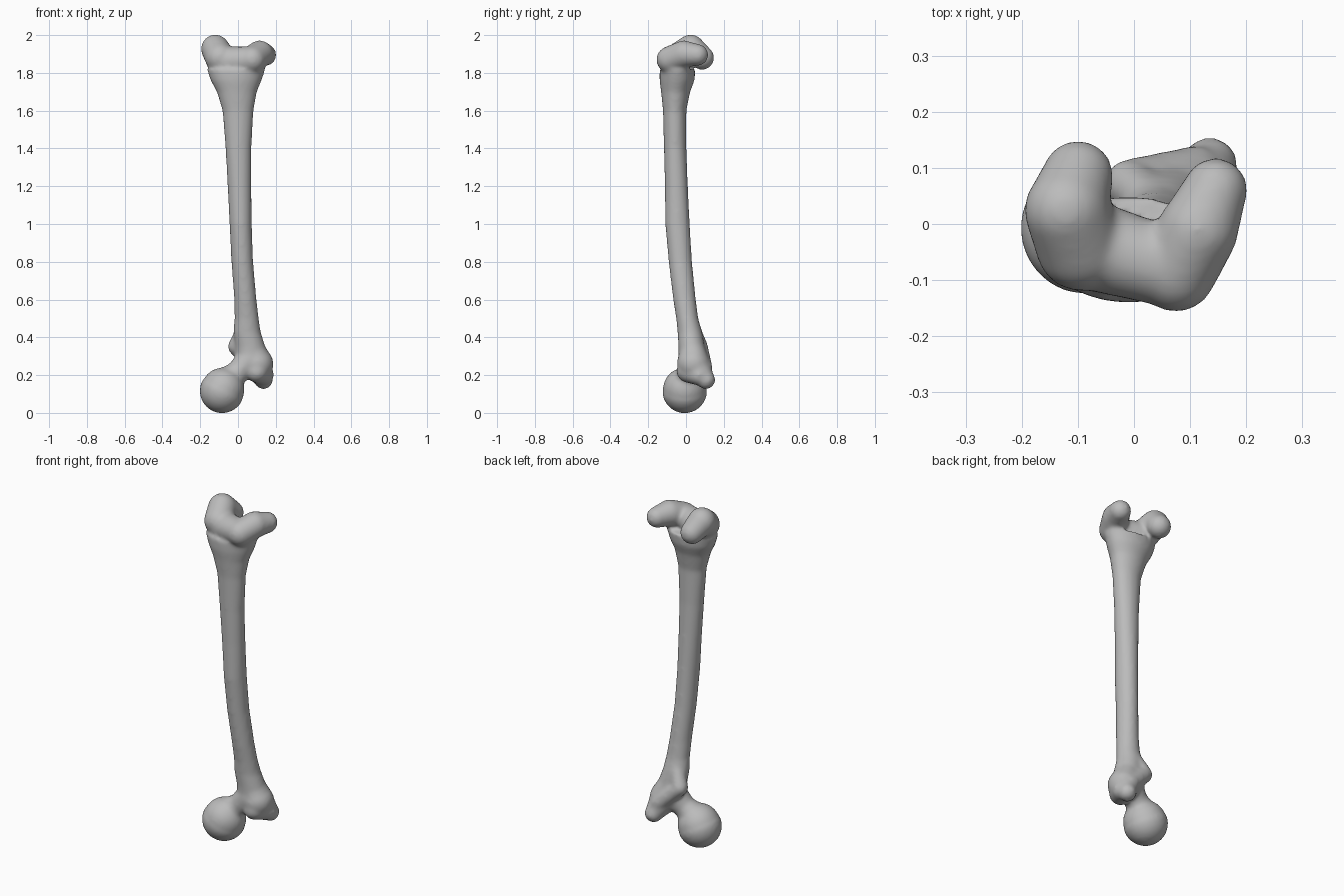
import bpy, bmesh, math
from mathutils import Vector

cube = bpy.data.objects.get("Cube")
if cube:
    bpy.data.objects.remove(cube, do_unlink=True)

bone_grey = bpy.data.materials.new("bone_grey")
bone_grey.use_nodes = True
GREY = (0.5, 0.5, 0.5, 1)
bone_grey.diffuse_color = GREY
bone_grey.node_tree.nodes["Principled BSDF"].inputs["Base Color"].default_value = GREY

bm = bmesh.new()
SIDES = 32
CIRCLE = [(math.cos(i * math.tau / SIDES), math.sin(i * math.tau / SIDES))
          for i in range(SIDES)]


def skin(loops):
    """Make a closed solid through a list of point loops."""
    rings = [[bm.verts.new(p) for p in loop] for loop in loops]
    for low, high in zip(rings, rings[1:]):
        for i in range(SIDES):
            j = (i + 1) % SIDES
            bm.faces.new((low[i], low[j], high[j], high[i]))
    bm.faces.new(rings[0][::-1])
    bm.faces.new(rings[-1])


def lobe_chain(*balls):
    """Join consecutive (x, y, z, radius) balls with tapered capsules."""
    for a, b in zip(balls, balls[1:]):
        axis = Vector(b[:3]) - Vector(a[:3])
        turn = Vector((0, 0, 1)).rotation_difference(axis)
        loops = []
        for ball, angles in ((a, range(-84, 1, 12)), (b, range(0, 85, 12))):
            for angle in angles:
                t = math.radians(angle)
                loops.append([Vector(ball[:3]) + ball[3] * (turn @ Vector(
                    (c * math.cos(t), s * math.cos(t), math.sin(t))))
                    for c, s in CIRCLE])
        skin(loops)


def loft(sections):
    """Skin elliptical sections given as z, x min, x max, y min, y max."""
    skin([[((x0 + x1) / 2 + (x1 - x0) / 2 * c,
            (y0 + y1) / 2 + (y1 - y0) / 2 * s, z) for c, s in CIRCLE]
          for z, x0, x1, y0, y1 in sections])


# Outer condyle, slanting backwards
lobe_chain((.075, -.085, 1.87, .072), (.115, -.01, 1.9, .072), (.145, .06, 1.895, .058))
# Inner condyle, taller and further back
lobe_chain((-.095, -.04, 1.88, .08), (-.12, .025, 1.927, .076), (-.1, .085, 1.88, .064))
# Saddle between the condyles
lobe_chain((-.07, -.04, 1.86, .08), (.07, -.08, 1.87, .07))
# Ball head and neck
lobe_chain((-.084, -.007, .117, .119), (-.08, -.007, .125, .115))
lobe_chain((-.07, 0, .16, .08), (0, .015, .215, .062), (.06, .03, .28, .075))
# Large side knob with hooked tip
lobe_chain((.07, .03, .36, .062), (.1, .04, .26, .088), (.135, .105, .175, .05))
lobe_chain((.1, .01, .22, .06), (.135, .07, .2, .055))
# Small rear knob and ridge
lobe_chain((.03, .04, .44, .04), (-.008, .07, .35, .046), (.11, .095, .24, .045))

# Curved shaft
loft([(.25, -.01, .15, -.04, .11), (.35, -.015, .145, -.04, .1),
      (.43, -.025, .12, -.045, .085), (.5, -.018, .11, -.052, .065),
      (.6, -.02, .098, -.068, .052), (.8, -.035, .08, -.092, .032),
      (1, -.045, .073, -.11, .02), (1.2, -.055, .071, -.112, .01),
      (1.4, -.066, .071, -.117, .002), (1.6, -.082, .082, -.122, .002),
      (1.7, -.112, .1, -.132, .022), (1.76, -.145, .125, -.14, .045),
      (1.82, -.165, .145, -.14, .05)])

bmesh.ops.recalc_face_normals(bm, faces=bm.faces)
mesh = bpy.data.meshes.new("long_bone")
bm.to_mesh(mesh)
bm.free()
mesh.materials.append(bone_grey)
bone = bpy.data.objects.new("long_bone", mesh)
bpy.context.collection.objects.link(bone)

# Fuse all the masses into one softly blended surface
remesh = bone.modifiers.new("fuse", "REMESH")
remesh.mode = "VOXEL"
remesh.voxel_size = .009
remesh.use_smooth_shade = True
blend = bone.modifiers.new("blend", "SMOOTH")
blend.factor = .5
blend.iterations = 14
